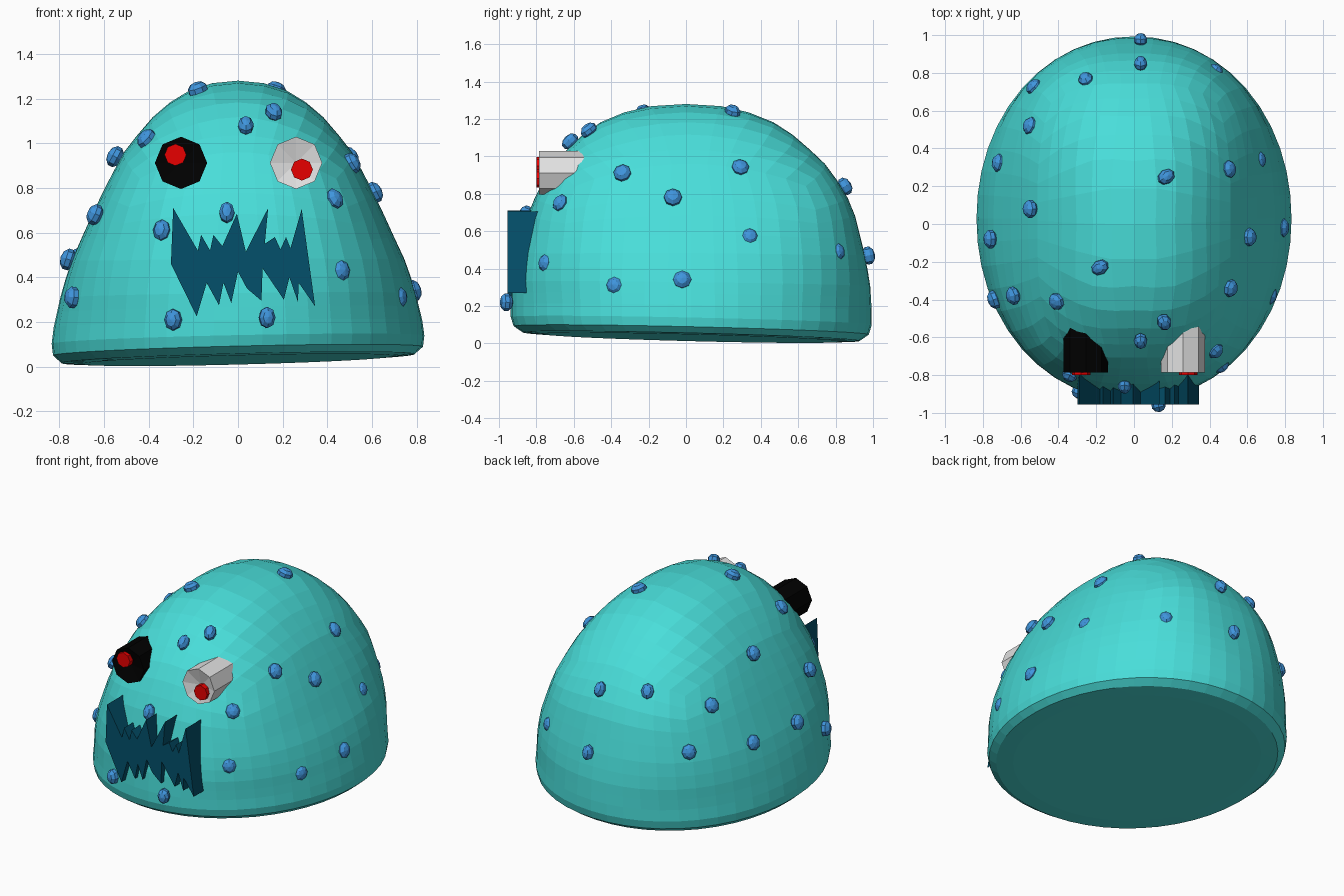
import bpy, bmesh, math
from mathutils import Vector, Matrix
from mathutils.bvhtree import BVHTree

if "Cube" in bpy.data.objects:
    bpy.data.objects.remove(bpy.data.objects["Cube"])


def material(name, rgb):
    m = bpy.data.materials.new(name)
    m.diffuse_color = (*rgb, 1)
    m.use_nodes = True
    m.node_tree.nodes["Principled BSDF"].inputs["Base Color"].default_value = m.diffuse_color
    return m


teal = material("turquoise", (0.066, 0.73, 0.70))
blue = material("spot blue", (0.05, 0.30, 0.72))
navy = material("mouth blue", (0.001, 0.08, 0.145))
red = material("red", (0.80, 0.0, 0.0))
white = material("white", (0.76, 0.76, 0.76))
black = material("black", (0.0, 0.0, 0.0))


def finish(bm, name, mat):
    bmesh.ops.recalc_face_normals(bm, faces=bm.faces)
    me = bpy.data.meshes.new(name)
    bm.to_mesh(me)
    bm.free()
    me.materials.append(mat)
    ob = bpy.data.objects.new(name, me)
    bpy.context.collection.objects.link(ob)
    return ob


# Dome body: a gridded cube rounded to a sphere, then mapped to a profile
# profile rows: polar fraction, half width, half depth, height
PROFILE = [(0, 0, 0, 1.28), (.04, .11, .18, 1.27), (.08, .21, .32, 1.24),
           (.12, .295, .45, 1.19), (.16, .37, .545, 1.13), (.20, .44, .635, 1.05),
           (.25, .51, .725, .96), (.30, .57, .80, .85), (.36, .635, .866, .72),
           (.47, .757, .935, .45), (.54, .795, .957, .32), (.625, .825, .965, .19),
           (.667, .834, .965, .12), (.708, .828, .95, .07), (.75, .79, .90, .036),
           (.79, .70, .80, .03), (1, 0, 0, .03)]


def profile(t):
    for a, b in zip(PROFILE, PROFILE[1:]):
        if t <= b[0]:
            f = (t - a[0]) / (b[0] - a[0])
            return [p + (q - p) * f for p, q in zip(a[1:], b[1:])]
    return PROFILE[-1][1:]


def clamp(x):
    return max(0, min(1, x))


bm = bmesh.new()
bmesh.ops.create_cube(bm, size=2)
bmesh.ops.subdivide_edges(bm, edges=bm.edges[:], cuts=11, use_grid_fill=True)
for v in bm.verts:
    c = v.co.copy()
    d = Vector([math.tan(k * math.pi / 4) for k in c]).normalized()
    t = math.acos(max(-1, min(1, d.z))) / math.pi
    if c.z < -.999:                       # flat underside, concentric rows
        t = 1 - .25 * max(abs(c.x), abs(c.y))
    else:                                 # level rows towards the rim
        w = clamp(1 - c.z)
        t += (.5 - .25 * c.z - t) * w
    rx, ry, z = profile(t)
    a = math.atan2(d.y, d.x)
    ca, sa = math.cos(a), math.sin(a)
    p = 2.05 + .55 * clamp((z - .2) / .5)  # squarer section higher up
    k = (abs(ca) ** p + abs(sa) ** p) ** (-1 / p)
    x, y = rx * k * ca, ry * k * sa
    tilt = 0.027 * (x - y) * max(0, 1 - z / 0.6)
    v.co = (x, y + 0.028 * clamp((1.28 - z) / .5), max(0, z + tilt))
bmesh.ops.recalc_face_normals(bm, faces=bm.faces)
tree = BVHTree.FromBMesh(bm)
finish(bm, "body", teal)

# Skin spots on the body; those far off it are snapped to its surface
SPOTS = [(-.18, -.23, 1.24), (.16, -.52, 1.14), (.035, -.62, 1.08), (-.41, -.41, 1.02),
         (.51, -.34, .91), (.43, -.67, .75), (.61, -.07, .78), (.785, -.02, .34),
         (.72, -.38, .31), (.46, -.75, .43), (.66, .34, .57), (.5, .29, .94),
         (.17, .25, 1.24), (.43, .81, .49), (.035, .85, .84), (.035, .975, .47),
         (-.64, -.38, .68), (-.55, .08, .94), (-.76, -.08, .48), (-.74, -.4, .31),
         (-.34, -.8, .61), (-.29, -.89, .21), (.13, -.96, .22), (-.05, -.86, .69)]
# Spots on the back left, dropped onto the body from above
for x, y in [(-.26, .78), (-.54, .74), (-.56, .53), (-.73, .33)]:
    hit = tree.ray_cast(Vector((x * .98, y * .98, 2)), Vector((0, 0, -1)))[0]
    SPOTS.append(tuple(hit or (x, y, .3)))
bm = bmesh.new()
for s in SPOTS:
    loc, n, _, dist = tree.find_nearest(Vector(s))
    centre = Vector(s) if dist < .035 else loc + n * .008
    side = Vector((0, 0, 1)).cross(n).normalized()
    up = n.cross(side)
    rot = Matrix((side, up, n)).transposed().to_4x4()
    size = Matrix.Diagonal((.035 + .017 * abs(n.x), .05, .036, 1))
    bmesh.ops.create_uvsphere(bm, u_segments=8, v_segments=5, radius=1,
                              matrix=Matrix.Translation(centre) @ rot @ size)
finish(bm, "skin_spots", blue)


# Tube facing the front, its front cap dished by the given depth
def tube(name, mat, x, z, r, front, back, sides, dish=0):
    bm = bmesh.new()
    ring = [(x + r * math.cos(i * math.tau / sides), z + r * math.sin(i * math.tau / sides))
            for i in range(sides)]
    f = [bm.verts.new((px, front, pz)) for px, pz in ring]
    b = [bm.verts.new((px, back, pz)) for px, pz in ring]
    c = bm.verts.new((x, front + dish, z))
    bm.faces.new(b)
    for i in range(sides):
        j = (i + 1) % sides
        bm.faces.new((f[i], f[j], b[j], b[i]))
        bm.faces.new((f[j], f[i], c))
    return finish(bm, name, mat)


# Eyes and pupils
tube("left_eye", black, -.255, .912, .117, -.785, -.5, 8, .03)
tube("right_eye", white, .26, .912, .117, -.785, -.5, 8, .03)
tube("left_pupil", red, -.28, .948, .049, -.80, -.74, 8)
tube("right_pupil", red, .286, .882, .049, -.80, -.74, 8)

# Jagged mouth: an extruded outline sunk into the body
MOUTH = [(-.29, .71), (-.18, .52), (-.165, .59), (-.125, .52), (-.11, .59), (-.07, .54),
         (-.005, .685), (.035, .515), (.135, .71), (.12, .55), (.165, .58), (.19, .525),
         (.215, .58), (.235, .53), (.285, .705), (.345, .27), (.272, .375), (.268, .29),
         (.23, .40), (.205, .30), (.11, .44), (.105, .295), (.04, .35), (0, .425),
         (-.03, .285), (-.065, .375), (-.085, .275), (-.14, .375), (-.185, .225), (-.30, .46)]
bm = bmesh.new()
face = bm.faces.new([bm.verts.new((x, -.955, z)) for x, z in MOUTH])
ext = bmesh.ops.extrude_face_region(bm, geom=[face], use_keep_orig=True)
for g in ext["geom"]:
    if isinstance(g, bmesh.types.BMVert):
        g.co.y = -.74
finish(bm, "mouth", navy)
